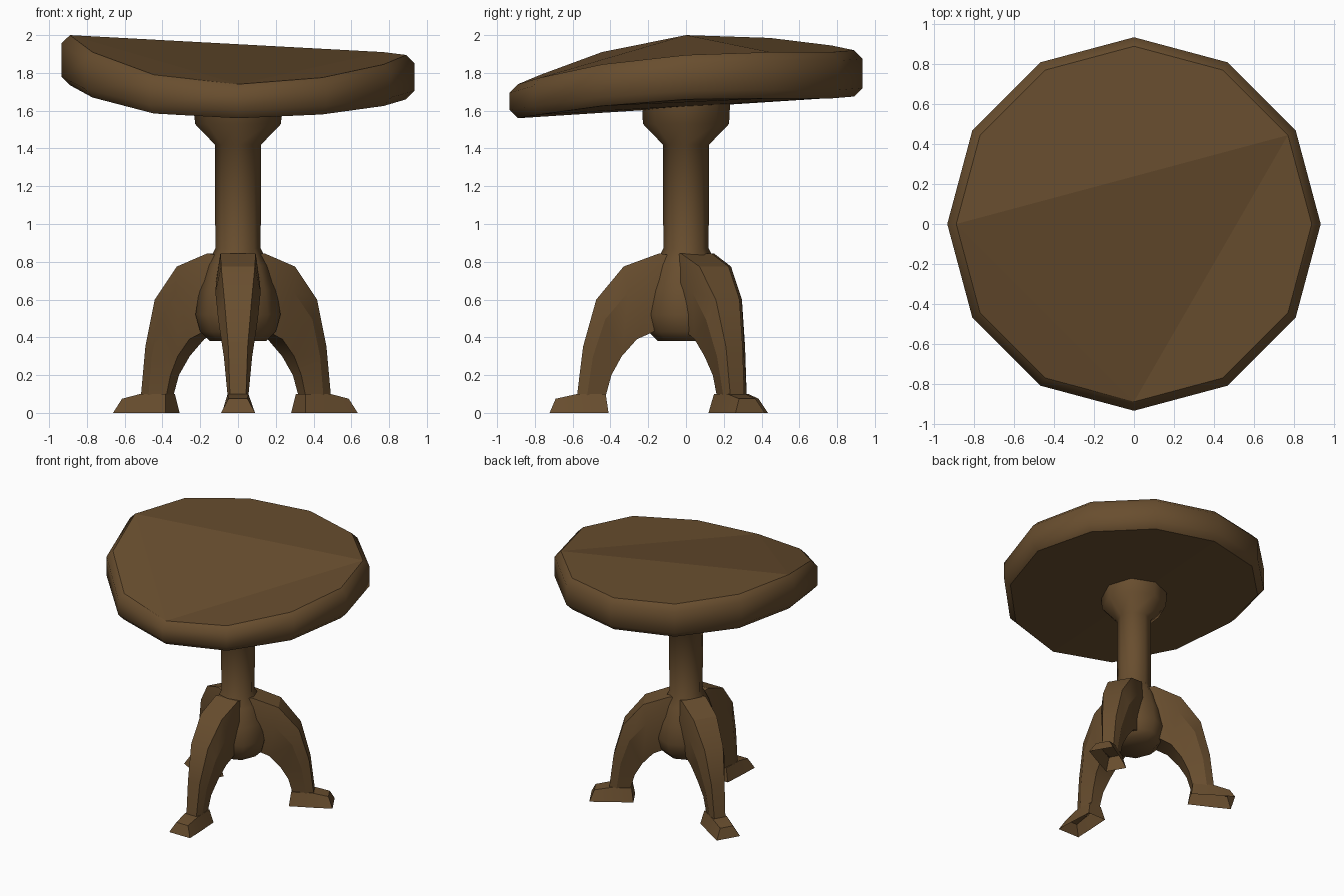
import bpy, bmesh
from math import sin, cos, pi, radians

if "Cube" in bpy.data.objects:
    bpy.data.objects.remove(bpy.data.objects["Cube"])

wood = bpy.data.materials.new("brown wood")
wood.diffuse_color = (0.14, 0.076, 0.028, 1)
wood.use_nodes = True
wood.node_tree.nodes["Principled BSDF"].inputs["Base Color"].default_value = wood.diffuse_color


def finish(name, verts, faces, angle=30):
    me = bpy.data.meshes.new(name)
    me.from_pydata(verts, [], faces)
    bm = bmesh.new()
    bm.from_mesh(me)
    bmesh.ops.recalc_face_normals(bm, faces=bm.faces)
    bm.to_mesh(me)
    bm.free()
    me.materials.append(wood)
    ob = bpy.data.objects.new(name, me)
    bpy.context.collection.objects.link(ob)
    bpy.ops.object.select_all(action='DESELECT')
    ob.select_set(True)
    bpy.context.view_layer.objects.active = ob
    bpy.ops.object.shade_smooth_by_angle(angle=radians(angle))
    return ob


def loft(rings, cap=True):
    """Join equal-sized closed rings with quads."""
    n = len(rings[0])
    verts = [p for r in rings for p in r]
    faces = []
    for k in range(len(rings) - 1):
        for i in range(n):
            j = (i + 1) % n
            faces.append((k*n + i, k*n + j, (k+1)*n + j, (k+1)*n + i))
    if cap:
        faces += [tuple(range(n)), tuple(range((len(rings)-1)*n, len(rings)*n))]
    return verts, faces


# Warped twelve-sided top: rim heights every 30 degrees, starting at +x
top = [1.895, 1.91, 1.91, 1.92, 1.945, 1.985, 2.0, 1.91, 1.79, 1.74, 1.775, 1.845]
low = [1.66, 1.665, 1.665, 1.675, 1.69, 1.72, 1.735, 1.67, 1.585, 1.56, 1.58, 1.625]


def rim(r, zs, dz=0):
    return [(r*cos(i*pi/6), r*sin(i*pi/6), z + dz) for i, z in enumerate(zs)]


v, f = loft([rim(.89, low), rim(.935, low, .045),
             rim(.935, top, -.045), rim(.89, top)], cap=False)
f += [(3, 4, 5, 6, 7, 8, 9), (9, 10, 11, 0, 1, 2, 3)]           # underside
f += [tuple(36 + i for i in p) for p in
      ((1, 2, 3, 4, 5, 6), (6, 1, 9), (6, 7, 8, 9), (9, 10, 11, 0, 1))]
table = finish("table_top", v, f, 50)
for p in table.data.polygons:                    # flat faces, rounded rim
    if abs(p.normal.z) > .9:
        p.use_smooth = False

# Turned column with flared head and bulbous base
profile = [(.15, .38), (.20, .43), (.225, .52), (.205, .65), (.165, .78),
           (.12, .87), (.122, 1.42), (.228, 1.53), (.235, 1.67)]
finish("column", *loft([[(r*cos(i*pi/4), r*sin(i*pi/4), z) for i in range(8)]
                        for r, z in profile]), 50)

# Leg stations: outer r, z, inner r, z, half widths outer and middle
stations = [(.06, .83, .06, .45, .10, .10), (.14, .845, .17, .43, .11, .115),
            (.33, .775, .26, .39, .105, .12), (.475, .60, .34, .30, .085, .105),
            (.545, .35, .395, .20, .06, .075), (.577, .09, .425, .09, .05, .055)]
# Foot stations: top r, z, half width, bottom r, half width
foot = [(.425, .10, .05, .41, .075), (.577, .10, .055, .58, .085),
        (.69, .075, .05, .722, .09)]


def spin(a, r, w, z):
    return (r*cos(a) - w*sin(a), r*sin(a) + w*cos(a), z)


# Three curved legs with hollow feet; the back ones sit slightly closer in
for side, deg, d in (("front", 270, 0), ("right", 30, -.042), ("left", 150, -.01)):
    a = radians(deg)
    rings = []
    for ro, zo, ri, zi, wo, wm in stations:
        ro, ri = ro + d*.8, ri + d*.8
        rm, zm = ro*.65 + ri*.35, zo*.65 + zi*.35
        rings.append([spin(a, ro, -wo*.85, zo), spin(a, ro, wo*.85, zo),
                      spin(a, rm, wm, zm), spin(a, ri, wo*.75, zi),
                      spin(a, ri, -wo*.75, zi), spin(a, rm, -wm, zm)])
    finish(side + "_leg", *loft(rings, cap=False), 25)
    v, f = loft([[spin(a, rt + d, -wt, zt), spin(a, rt + d, wt, zt),
                  spin(a, rb + d, wb, 0), spin(a, rb + d, -wb, 0)]
                 for rt, zt, wt, rb, wb in foot])
    f = [p for p in f if any(v[i][2] > 0 for i in p)]  # open underside
    finish(side + "_foot", v, f, 25)
